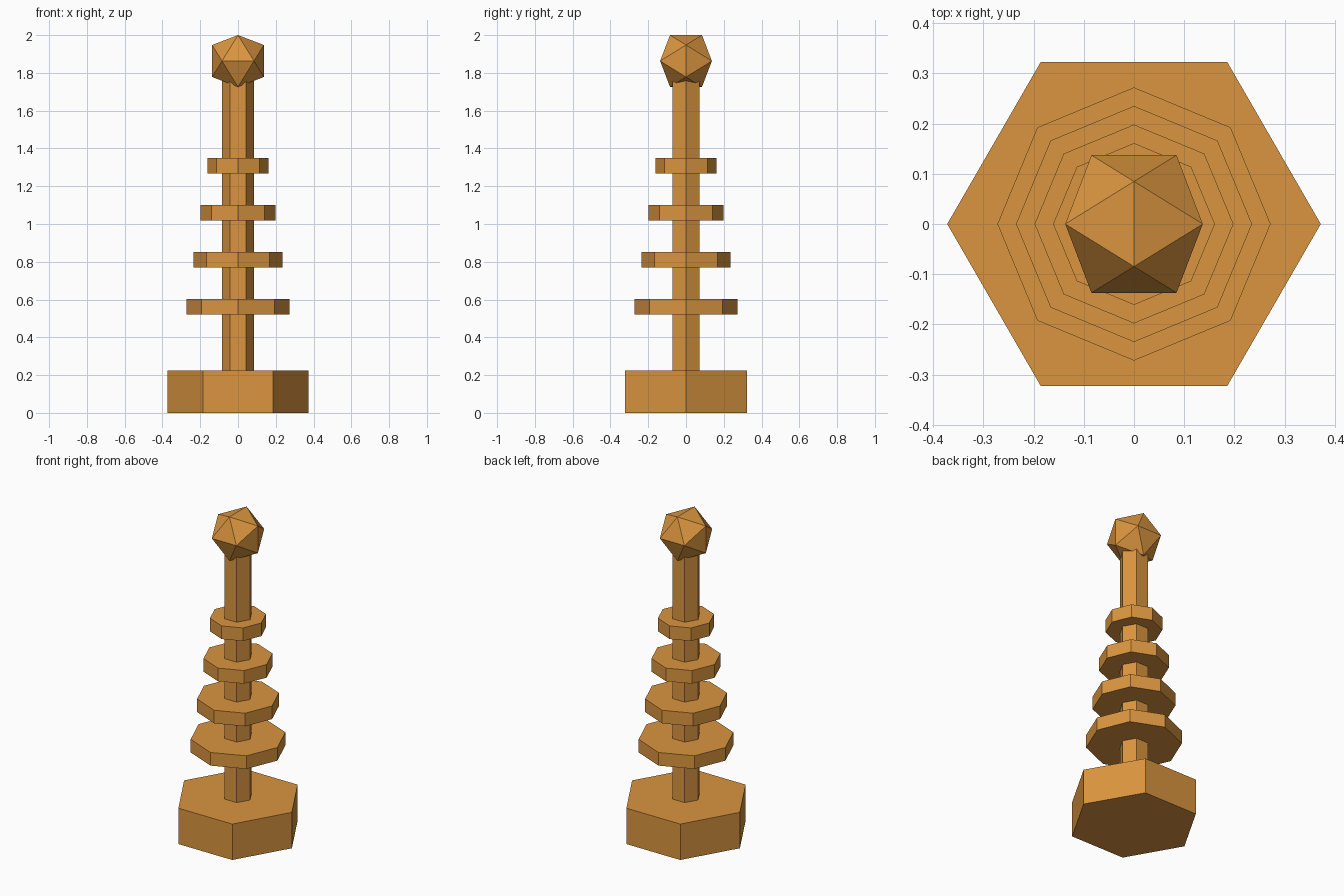
import bpy
import bmesh
from math import radians

cube = bpy.data.objects.get("Cube")
if cube:
    bpy.data.objects.remove(cube, do_unlink=True)

# Single warm bronze colour
COLOUR = (0.7, 0.3, 0.05, 1.0)
bronze = bpy.data.materials.new("warm_bronze")
bronze.use_nodes = True
bronze.diffuse_color = COLOUR
bronze.node_tree.nodes["Principled BSDF"].inputs["Base Color"].default_value = COLOUR


def prism(name, sides, radius, bottom, top, turn=0):
    """Flat-sided upright prism between two heights."""
    bpy.ops.mesh.primitive_cylinder_add(
        vertices=sides, radius=radius, depth=top - bottom,
        location=(0, 0, (bottom + top) / 2), rotation=(0, 0, radians(turn)))
    obj = bpy.context.object
    obj.name = name
    obj.data.materials.append(bronze)
    return obj


# Hexagonal base and shaft, with corners on the x axis
prism("base", 6, 0.372, 0, 0.224, turn=30)
prism("shaft", 6, 0.084, 0.2, 1.82, turn=30)

# Four octagonal rings, shrinking upwards
for i in range(4):
    middle = 0.561 + 0.249 * i
    prism(f"ring_{i + 1}", 8, 0.272 - 0.037 * i, middle - 0.041, middle + 0.041)

# Icosahedral finial, with its top edge running front to back
LONG, SHORT, CENTRE = 0.137, 0.0847, 1.863
bm = bmesh.new()
for s in (-SHORT, SHORT):
    for t in (-LONG, LONG):
        for x, y, z in ((0, s, t), (t, 0, s), (s, t, 0)):
            bm.verts.new((x, y, z))
bmesh.ops.convex_hull(bm, input=bm.verts)
bmesh.ops.recalc_face_normals(bm, faces=bm.faces)
mesh = bpy.data.meshes.new("finial")
bm.to_mesh(mesh)
bm.free()
mesh.materials.append(bronze)
finial = bpy.data.objects.new("finial", mesh)
finial.location.z = CENTRE
bpy.context.collection.objects.link(finial)
